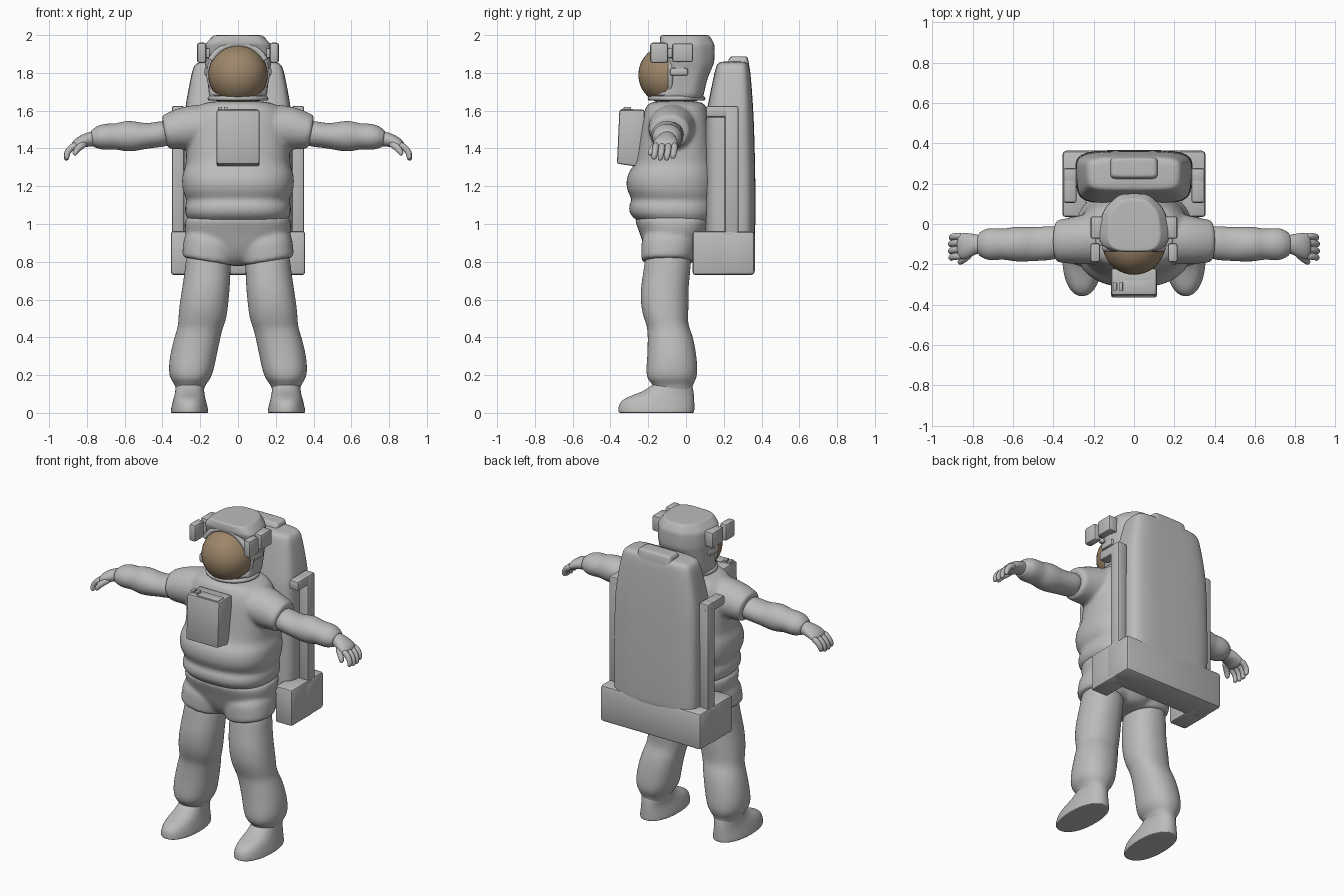
import bpy, bmesh, math
from mathutils import Vector


def mat(name, rgb):
    m = bpy.data.materials.new(name)
    m.diffuse_color = (*rgb, 1)
    return m


GREY = mat("suit_grey", (0.5, 0.505, 0.495))
GOLD = mat("visor_bronze", (0.34, 0.24, 0.145))
N = 24


def skin(bm, rings):
    """Bridge rings of points into a closed skin."""
    vs = [[bm.verts.new(p) for p in r] for r in rings]
    for a, b in zip(vs, vs[1:]):
        for i in range(len(a)):
            j = (i + 1) % len(a)
            bm.faces.new((a[i], a[j], b[j], b[i]))
    bm.faces.new(vs[0][::-1])
    bm.faces.new(vs[-1])


def column(bm, rows, n=2.2, tilt=0):
    """Rows are z, centre x, half width, front y, back y."""
    rings = []
    for z, cx, w, y0, y1 in rows:
        r = []
        for i in range(N):
            a = 2 * math.pi * (i + 0.5) / N
            c, s = math.cos(a), math.sin(a)
            x = w * math.copysign(abs(c) ** (2 / n), c)
            y = (y1 - y0) / 2 * math.copysign(abs(s) ** (2 / n), s)
            r.append((cx + x, (y0 + y1) / 2 + y, z + tilt * x))
        rings.append(r)
    skin(bm, rings)


def tube(bm, pts, s=1, n=16):
    """Points are x, y, z, radius along y, radius across; s mirrors in x."""
    rings = []
    P = [Vector(p[:3]) for p in pts]
    for i, p in enumerate(pts):
        t = P[min(i + 1, len(P) - 1)] - P[max(i - 1, 0)]
        t.y = 0
        up = t.normalized().cross(Vector((0, 1, 0)))
        r = []
        for k in range(n):
            a = 2 * math.pi * k / n
            v = P[i] + Vector((0, p[3] * math.cos(a), 0)) + up * p[4] * math.sin(a)
            r.append((v.x * s, v.y, v.z))
        rings.append(r)
    skin(bm, rings)


def finish(name, bm, sub=2, mirror=False, fuse=0, mats=(GREY,)):
    bmesh.ops.recalc_face_normals(bm, faces=bm.faces)
    me = bpy.data.meshes.new(name)
    bm.to_mesh(me)
    bm.free()
    for m in mats:
        me.materials.append(m)
    for p in me.polygons:
        p.use_smooth = True
    ob = bpy.data.objects.new(name, me)
    bpy.context.collection.objects.link(ob)
    if mirror:
        ob.modifiers.new("mirror", 'MIRROR').use_mirror_merge = False
    if sub:
        m = ob.modifiers.new("sub", 'SUBSURF')
        m.levels = m.render_levels = sub
    if fuse:
        m = ob.modifiers.new("fuse", 'REMESH')
        m.mode, m.voxel_size, m.use_smooth_shade = 'VOXEL', 0.011, True
        m = ob.modifiers.new("soft", 'SMOOTH')
        m.iterations, m.factor = fuse, 0.5
    return ob


def box(name, lo, hi, bevel=0.01, mirror=False):
    bm = bmesh.new()
    bmesh.ops.create_cube(bm, size=1)
    for v in bm.verts:
        v.co = Vector([(a + b) / 2 + c * (b - a) for a, b, c in zip(lo, hi, v.co)])
    bmesh.ops.bevel(bm, geom=bm.edges[:], offset=bevel, segments=2,
                    profile=0.5, affect='EDGES')
    ob = finish(name, bm, 0, mirror)
    bpy.context.view_layer.objects.active = ob
    ob.select_set(True)
    bpy.ops.object.shade_smooth_by_angle(angle=math.radians(35))
    ob.select_set(False)
    return ob


def ring(name, centre, rx, ry, r, plane, a0=0, a1=360):
    """Round hoop or arc, lying flat or facing the front."""
    bm = bmesh.new()
    rows = []
    for i in range(41):
        a = math.radians(a0 + (a1 - a0) * i / 40)
        row = []
        for k in range(10):
            b = 2 * math.pi * k / 10
            u, v = (rx + r * math.cos(b)) * math.cos(a), (ry + r * math.cos(b)) * math.sin(a)
            w = r * math.sin(b)
            off = (u, v, w) if plane == 'flat' else (u, w, v)
            row.append(Vector(centre) + Vector(off))
        rows.append(row)
    skin(bm, rows)
    if a1 - a0 == 360:
        bmesh.ops.delete(bm, geom=[f for f in bm.faces if len(f.verts) > 4], context='FACES')
        bmesh.ops.remove_doubles(bm, verts=bm.verts, dist=1e-5)
    return finish(name, bm, 0)


# torso with belly and belt folds, fused with the short sleeves
bm = bmesh.new()
column(bm, [(0.99, 0, .25, -.23, .14), (1.03, 0, .265, -.275, .16), (1.05, 0, .284, -.3, .17),
            (1.10, 0, .284, -.308, .175), (1.125, 0, .268, -.285, .17), (1.15, 0, .287, -.3, .175),
            (1.20, 0, .3, -.322, .18), (1.27, 0, .298, -.312, .18), (1.31, 0, .276, -.275, .17),
            (1.36, 0, .278, -.265, .16), (1.46, 0, .275, -.25, .15), (1.56, 0, .265, -.235, .13),
            (1.62, 0, .23, -.215, .11), (1.655, 0, .16, -.19, .09)], 2.5)
for s in (1, -1):
    tube(bm, [(.08, -.06, 1.52, .15, .11), (.22, -.072, 1.513, .13, .125), (.31, -.083, 1.503, .118, .112),
              (.38, -.085, 1.487, .108, .094), (.392, -.085, 1.485, .102, .088)], s)
finish("torso", bm, fuse=5)

# shorts section, hips fused with two thigh cuffs
bm = bmesh.new()
column(bm, [(.775, 0, .05, -.14, .02), (.81, 0, .1, -.19, .05), (.88, 0, .25, -.225, .09),
            (.95, 0, .284, -.245, .12), (1.02, 0, .284, -.275, .15), (1.05, 0, .27, -.27, .15)], 2.5)
for s in (1, -1):
    column(bm, [(.80, .158 * s, .13, -.225, .025), (.805, .158 * s, .14, -.24, .04),
                (.86, .15 * s, .143, -.238, .05), (.97, .13 * s, .15, -.24, .09)], 2.3, .17 * s)
finish("hip_section", bm, fuse=8)

# legs with knee folds
bm = bmesh.new()
column(bm, [(.90, .155, .115, -.21, .03), (.75, .16, .122, -.225, .025), (.66, .17, .127, -.242, .012),
            (.56, .182, .13, -.24, .015), (.49, .19, .127, -.22, .01), (.45, .2, .12, -.205, .018),
            (.40, .215, .123, -.203, .04), (.30, .238, .125, -.205, .057), (.21, .25, .119, -.214, .064),
            (.17, .252, .1, -.2, .05), (.145, .254, .077, -.17, .035), (.09, .255, .07, -.16, .03)])
finish("leg", bm, mirror=True)

# boots
bm = bmesh.new()
column(bm, [(0, .257, .094, -.345, .037), (0, .257, .1, -.36, .045), (.015, .257, .1, -.36, .046),
            (.05, .257, .092, -.357, .046), (.08, .257, .084, -.325, .045), (.105, .256, .078, -.25, .042),
            (.13, .255, .076, -.2, .038), (.165, .254, .074, -.165, .03)], 2.2)
finish("boot", bm, mirror=True)

# arms
bm = bmesh.new()
tube(bm, [(.35, -.09, 1.485, .085, .075), (.44, -.097, 1.47, .086, .066), (.51, -.1, 1.465, .086, .072),
          (.54, -.1, 1.465, .088, .08), (.60, -.1, 1.465, .088, .084), (.645, -.1, 1.463, .076, .068),
          (.69, -.1, 1.463, .082, .072), (.735, -.1, 1.458, .08, .066), (.76, -.1, 1.452, .062, .05),
          (.775, -.1, 1.45, .055, .045)])
finish("arm", bm, mirror=True)

# gloves: palm, four fingers and thumb
bm = bmesh.new()
tube(bm, [(.75, -.1, 1.452, .045, .042), (.78, -.1, 1.45, .048, .04), (.81, -.105, 1.442, .06, .036),
          (.845, -.11, 1.428, .068, .031), (.875, -.11, 1.405, .062, .022)])
for y, l in ((-.06, .86), (-.093, 1), (-.127, 1), (-.16, .92)):
    tube(bm, [(.85, y, 1.422, .018, .02), (.88, y, 1.408, .019, .02),
              (.88 + .026 * l, y - .004, 1.408 - .03 * l, .018, .018),
              (.88 + .03 * l, y - .008, 1.408 - .055 * l, .017, .016),
              (.88 + .026 * l, y - .01, 1.408 - .073 * l, .012, .011)], n=8)
tube(bm, [(.80, -.14, 1.435, .022, .022), (.835, -.168, 1.412, .022, .021),
          (.86, -.185, 1.385, .02, .018), (.868, -.19, 1.362, .012, .011)], n=8)
finish("glove", bm, mirror=True)

# helmet shell, narrowing to the back
bm = bmesh.new()
column(bm, [(1.64, 0, .15, -.17, .085), (1.70, 0, .156, -.12, .098), (1.78, 0, .168, -.1, .115),
            (1.84, 0, .178, -.105, .145), (1.86, 0, .183, -.11, .152), (1.94, 0, .182, -.132, .152),
            (1.955, 0, .176, -.142, .15), (1.993, 0, .138, -.137, .128), (1.999, 0, .13, -.134, .122),
            (2.0, 0, .11, -.12, .11)], 4)
for v in bm.verts:
    v.co.x *= 1 - .4 * max(0, min(1, (v.co.y - .03) / .1))
finish("helmet", bm)
ring("neck_ring", (0, -.05, 1.665), .148, .14, .013, 'flat')
ring("neck_ring_upper", (0, -.045, 1.69), .143, .128, .012, 'flat')

# visor with its rim and brow
bm = bmesh.new()
bmesh.ops.create_uvsphere(bm, u_segments=40, v_segments=24, radius=.157)
for v in bm.verts:
    v.co += Vector((0, -.095, 1.79))
finish("visor", bm, 0, mats=(GOLD,))
ring("visor_rim", (0, -.082, 1.79), .154, .155, .013, 'front')
ring("visor_brow", (0, -.12, 1.79), .162, .164, .017, 'front', 28, 152)

# helmet lamps, camera boxes and hinge knobs
box("helmet_lamp", (.168, -.19, 1.852), (.217, -.095, 1.96), .014, True)
box("helmet_side_box", (.15, -.073, 1.858), (.215, .037, 1.956), .01, True)
box("lamp_bracket", (.15, -.11, 1.88), (.19, -.06, 1.93), .005, True)
box("visor_hinge", (.14, -.085, 1.785), (.178, .01, 1.825), .01, True)

# chest control unit
chest = box("chest_unit", (-.113, -.365, 1.3), (.113, -.22, 1.605), .01)
for v in chest.data.vertices:
    if v.co.z > 1.5 and v.co.y < -.3:
        v.co.y += .012
    if v.co.z < 1.4 and v.co.y < -.3:
        v.co.z += .018
for i, x in enumerate((-.095, -.065)):
    box("chest_switch_%d" % i, (x - .01, -.33, 1.595), (x + .01, -.29, 1.62), .003)
box("chest_top_strip", (-.05, -.345, 1.6), (.1, -.28, 1.609), .002)

# backpack body, narrower toward the wearer, and raised spine top
bm = bmesh.new()
column(bm, [(.90, 0, .285, .1, .355), (.92, 0, .295, .1, .362), (1.2, 0, .295, .1, .364),
            (1.5, 0, .292, .1, .356), (1.58, 0, .288, .105, .352), (1.68, 0, .272, .125, .346),
            (1.80, 0, .248, .15, .336), (1.845, 0, .234, .162, .328), (1.862, 0, .2, .18, .31)], 5)
for v in bm.verts:
    v.co.x *= 1 - .4 * max(0, .24 - v.co.y)
    v.co.y += .01 * (1 - abs(v.co.x) / .29) if v.co.y > .3 else 0
finish("backpack", bm)
bm = bmesh.new()
column(bm, [(1.5, 0, .122, .2, .355), (1.6, 0, .122, .2, .353), (1.83, 0, .122, .21, .338),
            (1.883, 0, .116, .23, .328), (1.888, 0, .1, .24, .32)], 7)
finish("backpack_top", bm)

# side rails with their forward hooks
box("side_rail", (.285, .205, .94), (.35, .277, 1.625), .01, True)
box("rail_hook", (.285, .105, 1.565), (.35, .277, 1.625), .012, True)

# U-shaped base of the backpack
box("base_back", (-.355, .17, .73), (.355, .364, .962), .02)
box("base_side", (.235, .035, .73), (.355, .25, .962), .014, True)
